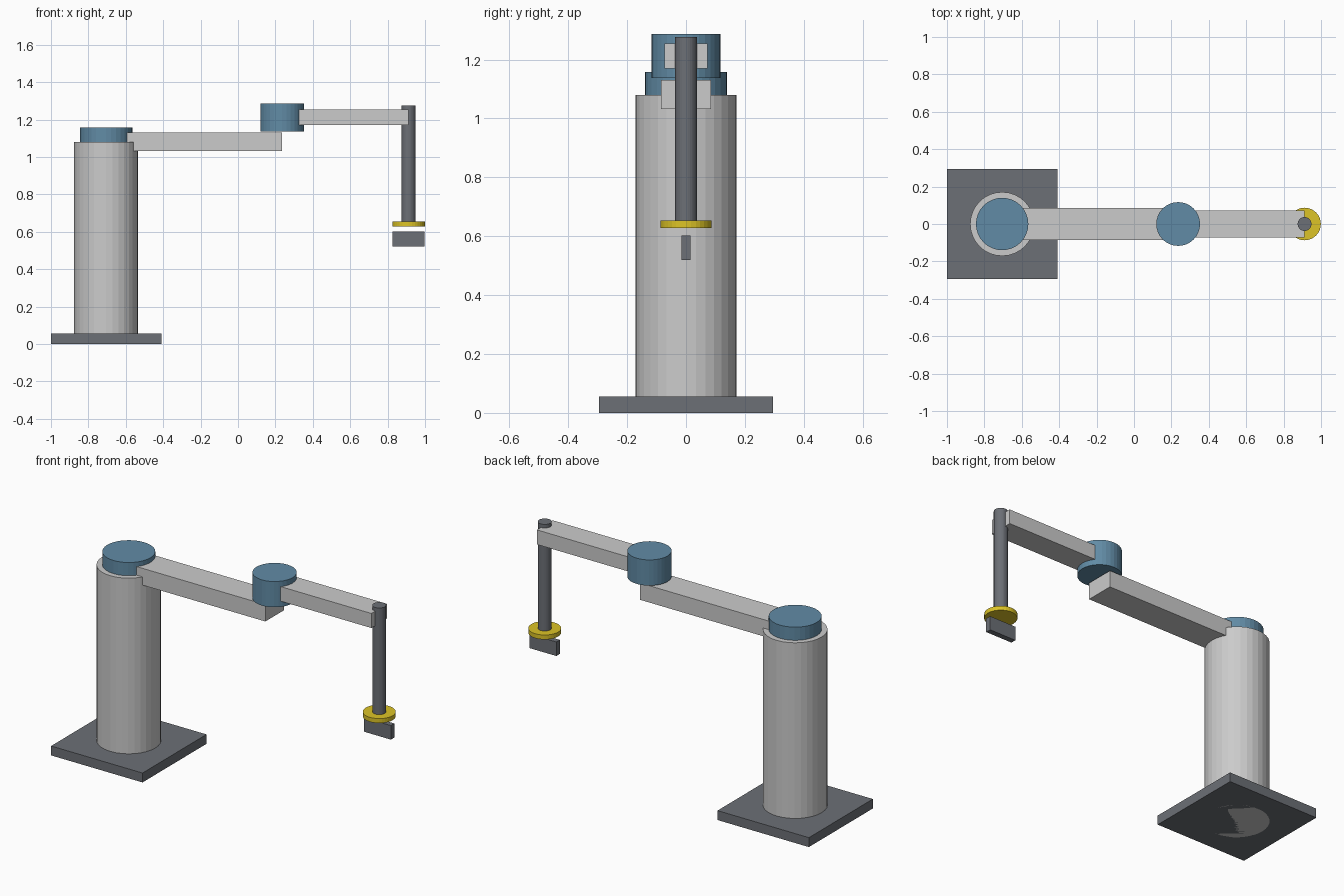
import bpy

if "Cube" in bpy.data.objects:
    bpy.data.objects.remove(bpy.data.objects["Cube"])

SHOULDER_X, ELBOW_X, WRIST_X = -0.705, 0.236, 0.912


def material(name, rgb):
    m = bpy.data.materials.new(name)
    m.diffuse_color = (*rgb, 1)
    m.use_nodes = True
    m.node_tree.nodes["Principled BSDF"].inputs["Base Color"].default_value = m.diffuse_color
    return m


LIGHT = material("light_grey", (0.62, 0.63, 0.64))
DARK = material("dark_grey", (0.15, 0.16, 0.18))
BLUE = material("joint_blue", (0.12, 0.26, 0.38))
YELLOW = material("flange_yellow", (0.72, 0.55, 0.02))


def finish(name, mat):
    ob = bpy.context.object
    ob.name = name
    ob.data.materials.append(mat)
    return ob


def box(name, x0, x1, half_y, z0, z1, mat):
    bpy.ops.mesh.primitive_cube_add(size=1, location=((x0 + x1) / 2, 0, (z0 + z1) / 2))
    bpy.context.object.scale = (x1 - x0, 2 * half_y, z1 - z0)
    bpy.ops.object.transform_apply(location=False, rotation=False, scale=True)
    return finish(name, mat)


def cylinder(name, x, r, z0, z1, mat, sides=32):
    bpy.ops.mesh.primitive_cylinder_add(vertices=sides, radius=r, depth=z1 - z0,
                                        location=(x, 0, (z0 + z1) / 2))
    return finish(name, mat)


# Pedestal
box("base_plate", -1.0, -0.41, 0.295, 0, 0.055, DARK)
cylinder("column", SHOULDER_X, 0.171, 0, 1.08, LIGHT)

# Shoulder joint and inner arm
cylinder("shoulder_joint", SHOULDER_X, 0.14, 1.03, 1.157, BLUE)
box("inner_arm", SHOULDER_X, ELBOW_X, 0.085, 1.032, 1.13, LIGHT)

# Elbow joint and outer arm
cylinder("elbow_joint", ELBOW_X, 0.117, 1.137, 1.287, BLUE)
box("outer_arm", ELBOW_X, WRIST_X, 0.073, 1.17, 1.255, LIGHT)

# Vertical quill, tool flange and gripper blade
cylinder("quill_shaft", WRIST_X, 0.037, 0.64, 1.276, DARK)
cylinder("tool_flange", WRIST_X, 0.087, 0.628, 0.654, YELLOW)
box("gripper_blade", 0.826, 0.998, 0.016, 0.52, 0.602, DARK)
